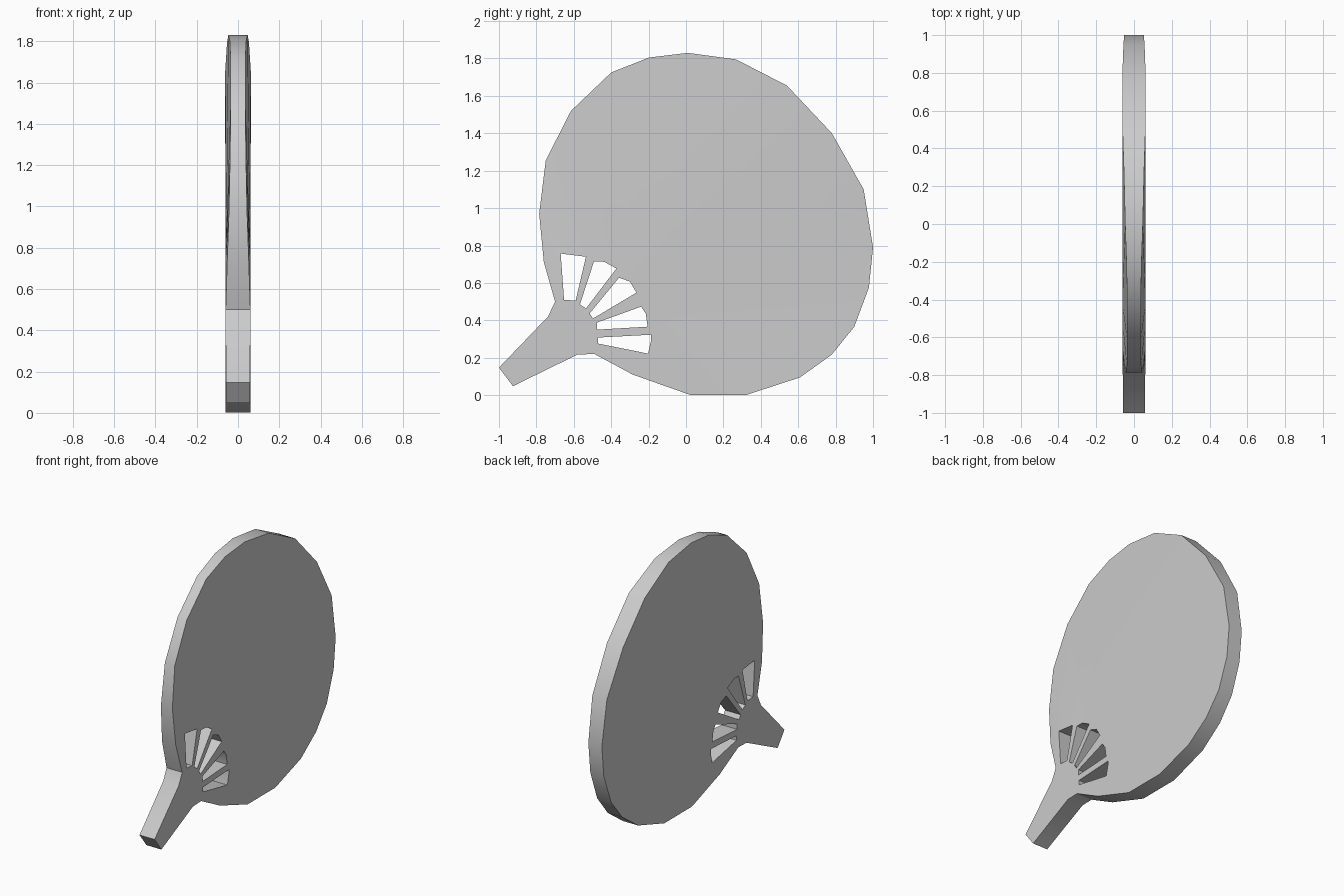
import bpy, bmesh
from mathutils import Vector

if "Cube" in bpy.data.objects:
    bpy.data.objects.remove(bpy.data.objects["Cube"])

# Outline of the paddle: (y, z, half thickness), handle end first
OUTLINE = [
    (-1.0, .147, .058), (-.925, .048, .058), (-.58, .217, .06), (-.49, .22, .06),
    (-.285, .11, .06), (.02, .002, .06), (.325, .002, .06), (.61, .095, .058),
    (.78, .217, .056), (.90, .366, .054), (.978, .575, .052), (1.0, .79, .052),
    (.95, 1.10, .056), (.78, 1.40, .062), (.54, 1.655, .062), (.267, 1.795, .053),
    (.01, 1.83, .047), (-.198, 1.805, .04), (-.40, 1.725, .036), (-.615, 1.52, .036),
    (-.75, 1.255, .038), (-.785, .97, .044), (-.76, .71, .053), (-.70, .50, .06),
    (-.738, .42, .06)]

# Five fan-shaped openings above the handle: (y, z)
SLOTS = [
    [(-.67, .757), (-.535, .74), (-.59, .505), (-.652, .51)],
    [(-.492, .715), (-.438, .713), (-.372, .677), (-.535, .463), (-.567, .485)],
    [(-.358, .628), (-.30, .607), (-.265, .548), (-.497, .41), (-.515, .437)],
    [(-.24, .473), (-.215, .436), (-.205, .366), (-.476, .35), (-.476, .388)],
    [(-.187, .323), (-.187, .291), (-.203, .222), (-.47, .276), (-.47, .308)]]
SLOT_HALF = .06


def add_loop(bm, points):
    verts = [bm.verts.new((0, y, z)) for y, z in points]
    return [bm.edges.new((a, b)) for a, b in zip(verts, verts[1:] + verts[:1])]


# Flat panel with openings
flat = bmesh.new()
edges = add_loop(flat, [p[:2] for p in OUTLINE])
for slot in SLOTS:
    edges += add_loop(flat, slot)
bmesh.ops.triangle_fill(flat, edges=edges, use_beauty=True, normal=(1, 0, 0))
flat.verts.index_update()


def half_thickness(co):
    y, z, t = min(OUTLINE, key=lambda p: (p[0] - co.y) ** 2 + (p[1] - co.z) ** 2)
    on_rim = abs(y - co.y) + abs(z - co.z) < 1e-4
    return t if on_rim else SLOT_HALF


# Two mirrored faces joined by walls around the rim and the openings
bm = bmesh.new()
sides = []
for s in (1, -1):
    sides.append([bm.verts.new(v.co + Vector((s * half_thickness(v.co), 0, 0)))
                  for v in flat.verts])
for f in flat.faces:
    for side in sides:
        bm.faces.new([side[v.index] for v in f.verts])
for e in flat.edges:
    if len(e.link_faces) == 1:
        a, b = (v.index for v in e.verts)
        bm.faces.new((sides[0][a], sides[0][b], sides[1][b], sides[1][a]))
bmesh.ops.recalc_face_normals(bm, faces=bm.faces)
flat.free()

mesh = bpy.data.meshes.new("paddle_fan")
bm.to_mesh(mesh)
bm.free()
fan = bpy.data.objects.new("paddle_fan", mesh)
bpy.context.collection.objects.link(fan)
bpy.context.view_layer.objects.active = fan
fan.select_set(True)
bpy.ops.object.shade_smooth_by_angle(angle=.5)
